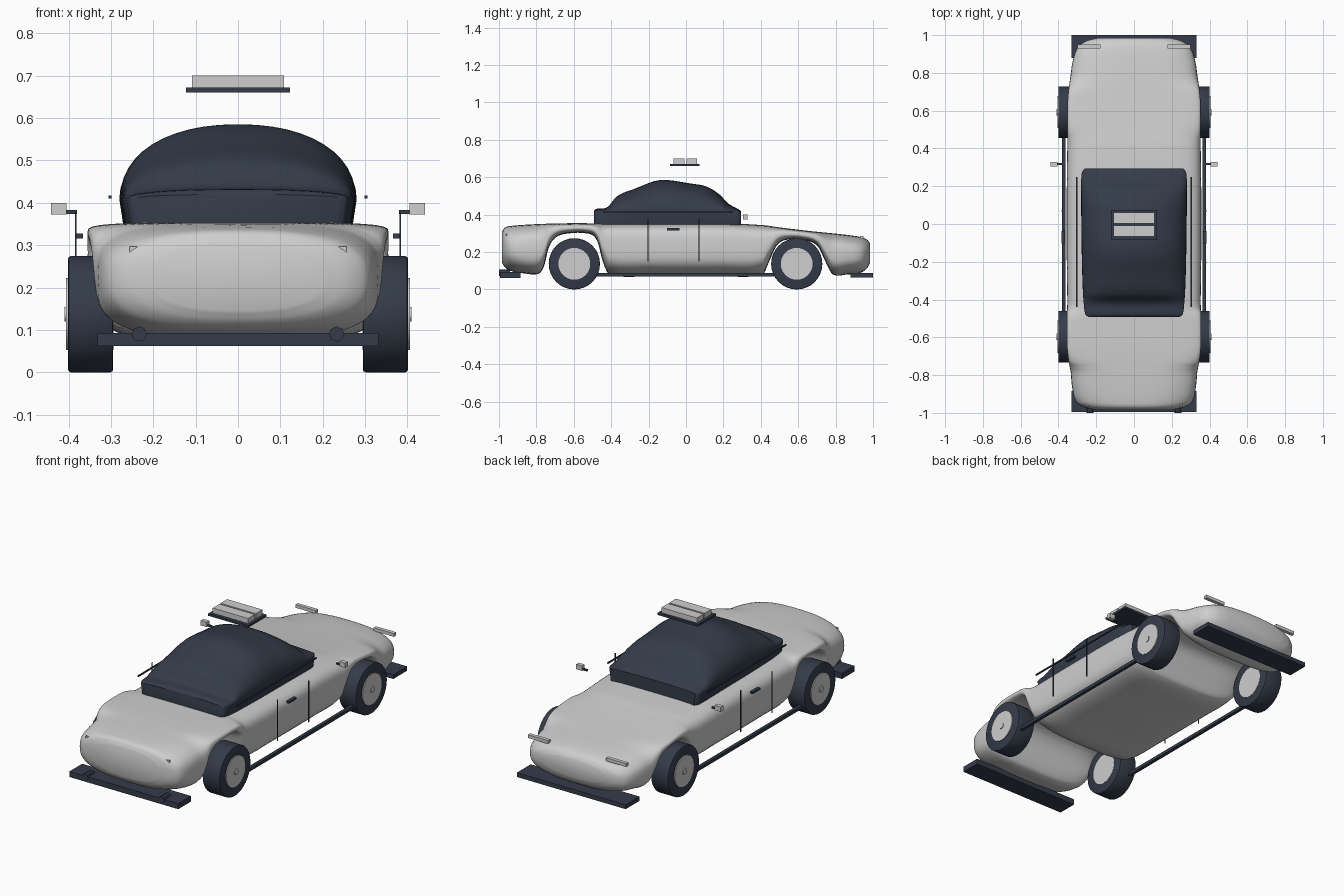
import bpy, bmesh, math
from mathutils import Matrix, Vector

if "Cube" in bpy.data.objects:
    bpy.data.objects.remove(bpy.data.objects["Cube"])


def material(name, rgb):
    m = bpy.data.materials.new(name)
    m.diffuse_color = (*rgb, 1)
    m.use_nodes = True
    m.node_tree.nodes["Principled BSDF"].inputs["Base Color"].default_value = m.diffuse_color
    return m


WHITE = material("pale_grey", (0.62, 0.62, 0.62))
DARK = material("dark_slate", (0.034, 0.045, 0.068))


def finish(name, bm, mat, smooth=None):
    bmesh.ops.recalc_face_normals(bm, faces=bm.faces)
    me = bpy.data.meshes.new(name)
    bm.to_mesh(me)
    bm.free()
    me.materials.append(mat)
    ob = bpy.data.objects.new(name, me)
    bpy.context.collection.objects.link(ob)
    if smooth:
        bpy.ops.object.select_all(action='DESELECT')
        ob.select_set(True)
        bpy.context.view_layer.objects.active = ob
        bpy.ops.object.shade_smooth_by_angle(angle=math.radians(smooth))
    return ob


def box(name, x, y, z, mat):
    """Box from (min, max) ranges."""
    bm = bmesh.new()
    bmesh.ops.create_cube(bm, size=1)
    for v in bm.verts:
        v.co = Vector([(a + b) / 2 + c * (b - a) for c, (a, b) in zip(v.co, (x, y, z))])
    return finish(name, bm, mat)


def side_box(name, s, x, y, z, mat):
    return box(name, sorted((s * x[0], s * x[1])), y, z, mat)


def cylinder(name, centre, radius, depth, axis, mat, sides=32, bevel=0):
    bm = bmesh.new()
    bmesh.ops.create_cone(bm, cap_ends=True, segments=sides, radius1=radius,
                          radius2=radius, depth=depth)
    if bevel:
        rims = [e for e in bm.edges if abs(e.verts[0].co.z - e.verts[1].co.z) < 1e-5]
        bmesh.ops.bevel(bm, geom=rims, offset=bevel, segments=2, affect='EDGES', profile=0.5)
    rot = Matrix.Rotation(math.pi / 2, 4, 'Y' if axis == 'X' else 'X')
    bm.transform(Matrix.Translation(centre) @ rot)
    return finish(name, bm, mat, 35)


def spline(keys, steps):
    """Catmull-Rom interpolation through the key sections."""
    out = []
    for i in range(len(keys) - 1):
        p = [Vector(keys[min(max(i + k, 0), len(keys) - 1)]) for k in (-1, 0, 1, 2)]
        for j in range(steps):
            t = j / steps
            # tangents scaled by section spacing along y
            h = p[2][0] - p[1][0]
            m1 = (p[2] - p[0]) * (h / (p[2][0] - p[0][0]))
            m2 = (p[3] - p[1]) * (h / (p[3][0] - p[1][0]))
            out.append(p[1] * (2*t**3 - 3*t**2 + 1) + m1 * (t**3 - 2*t**2 + t)
                       + p[2] * (3*t**2 - 2*t**3) + m2 * (t**3 - t**2))
    return out + [Vector(keys[-1])]


def loft(name, rings, mat, smooth):
    bm = bmesh.new()
    loops = [[bm.verts.new(p) for p in r] for r in rings]
    n = len(loops[0])
    for a, b in zip(loops, loops[1:]):
        for i in range(n):
            bm.faces.new((a[i], a[(i + 1) % n], b[(i + 1) % n], b[i]))
    bm.faces.new(loops[0])
    bm.faces.new(loops[-1])
    return finish(name, bm, mat, smooth)


def power(v, e):
    return math.copysign(abs(v) ** (2 / e), v)


# Body shell: y, half width, bottom, top, squareness of the upper half
body_keys = [
    (-0.985, 0.20, 0.145, 0.305, 2.4), (-0.970, 0.265, 0.120, 0.330, 2.5),
    (-0.94, 0.308, 0.100, 0.339, 2.7), (-0.86, 0.328, 0.085, 0.346, 3.2),
    (-0.785, 0.335, 0.085, 0.350, 3.6), (-0.757, 0.340, 0.130, 0.351, 4),
    (-0.735, 0.345, 0.220, 0.352, 4), (-0.70, 0.350, 0.275, 0.353, 4),
    (-0.64, 0.355, 0.298, 0.354, 4), (-0.52, 0.355, 0.298, 0.354, 4),
    (-0.475, 0.355, 0.260, 0.354, 4), (-0.445, 0.354, 0.150, 0.354, 4.5),
    (-0.41, 0.353, 0.080, 0.354, 5), (-0.20, 0.356, 0.070, 0.355, 5),
    (0.20, 0.356, 0.070, 0.355, 5), (0.41, 0.353, 0.080, 0.344, 5),
    (0.445, 0.352, 0.150, 0.340, 4.5), (0.485, 0.352, 0.235, 0.334, 4),
    (0.54, 0.352, 0.266, 0.327, 4), (0.64, 0.352, 0.262, 0.315, 4),
    (0.705, 0.347, 0.230, 0.308, 4), (0.745, 0.342, 0.150, 0.304, 3.6),
    (0.785, 0.336, 0.080, 0.300, 3.4), (0.86, 0.325, 0.080, 0.292, 3),
    (0.935, 0.298, 0.090, 0.280, 2.7), (0.97, 0.25, 0.115, 0.265, 2.5),
    (0.985, 0.19, 0.145, 0.245, 2.4)]


def body_ring(k, n=48):
    y, w, lo, hi, e = k
    ring = []
    for i in range(n):
        a = 2 * math.pi * i / n
        ex = e if math.sin(a) >= 0 else min(e, 3.2)
        ring.append((w * power(math.cos(a), ex), y,
                     (lo + hi) / 2 + (hi - lo) / 2 * power(math.sin(a), ex)))
    return ring


loft("body", [body_ring(k) for k in spline(body_keys, 4)], WHITE, 60)

# Glass cabin: y, half width, roof height
cabin_keys = [
    (-0.492, 0.24, 0.420), (-0.48, 0.257, 0.431), (-0.42, 0.266, 0.440),
    (-0.37, 0.270, 0.498), (-0.27, 0.274, 0.540), (-0.14, 0.277, 0.585),
    (0.02, 0.279, 0.567), (0.11, 0.280, 0.550), (0.18, 0.280, 0.507),
    (0.225, 0.280, 0.460), (0.275, 0.275, 0.432), (0.293, 0.262, 0.420)]


def cabin_ring(k, n=24):
    y, w, top = k
    arc = [(w * power(math.cos(math.pi * i / n), 2.2), y,
            0.41 + (top - 0.41) * power(math.sin(math.pi * i / n), 2.2))
           for i in range(n + 1)]
    return [(w * 0.965, y, 0.345)] + arc + [(-w * 0.965, y, 0.345)]


loft("cabin", [cabin_ring(k) for k in spline(cabin_keys, 4)], DARK, 45)

# Roof light bar
box("light_bar_base", (-0.123, 0.123), (-0.085, 0.073), (0.66, 0.672), DARK)
box("light_bar_front", (-0.108, 0.108), (-0.067, -0.008), (0.672, 0.70), WHITE)
box("light_bar_rear", (-0.108, 0.108), (0.002, 0.060), (0.672, 0.70), WHITE)

# Bumpers
box("front_bumper", (-0.332, 0.332), (-0.995, -0.885), (0.062, 0.093), DARK)
box("rear_bumper", (-0.332, 0.332), (0.88, 1.0), (0.064, 0.088), DARK)

for s, side in ((-1, "left"), (1, "right")):
    # Wheels with hub plates and caps
    for y, end in ((-0.597, "front"), (0.592, "rear")):
        tag = f"{end}_{side}"
        cylinder(f"tyre_{tag}", (s * 0.348, y, 0.137), 0.137, 0.106, 'X', DARK, 32, 0.006)
        cylinder(f"hub_{tag}", (s * 0.35, y, 0.137), 0.085, 0.112, 'X', WHITE)
        cylinder(f"hub_cap_{tag}", (s * 0.405, y, 0.137), 0.017, 0.01, 'X', WHITE, 16)

    # Side trim, doors and mirrors
    side_box(f"sill_{side}", s, (0.362, 0.380), (-0.48, 0.47), (0.070, 0.088), DARK)
    side_box(f"window_rail_{side}", s, (0.299, 0.306), (-0.44, 0.25), (0.410, 0.417), DARK)
    for y, end in ((-0.203, "front"), (0.07, "rear")):
        side_box(f"door_seam_{end}_{side}", s, (0.381, 0.385), (y - 0.003, y + 0.003),
                 (0.15, 0.378), DARK)
    side_box(f"door_handle_{side}", s, (0.366, 0.383), (-0.102, -0.036), (0.316, 0.328), DARK)
    side_box(f"mirror_arm_{side}", s, (0.380, 0.412), (0.312, 0.322), (0.374, 0.383), DARK)
    side_box(f"mirror_{side}", s, (0.405, 0.441), (0.305, 0.328), (0.373, 0.40), WHITE)

    # Headlight with a slanted inner end, tail light, bumper knob
    lamp = side_box(f"headlight_{side}", s, (0.200, 0.256), (-0.963, -0.935),
                    (0.274, 0.297), WHITE)
    for v in lamp.data.vertices:
        if abs(v.co.x) < 0.21 and v.co.z < 0.28:
            v.co.x = s * 0.22
    side_box(f"tail_light_{side}", s, (0.177, 0.30), (0.93, 0.95), (0.269, 0.287), WHITE)
    cylinder(f"bumper_knob_{side}", (s * 0.233, -0.97, 0.09), 0.018, 0.06, 'Y', DARK, 8)
